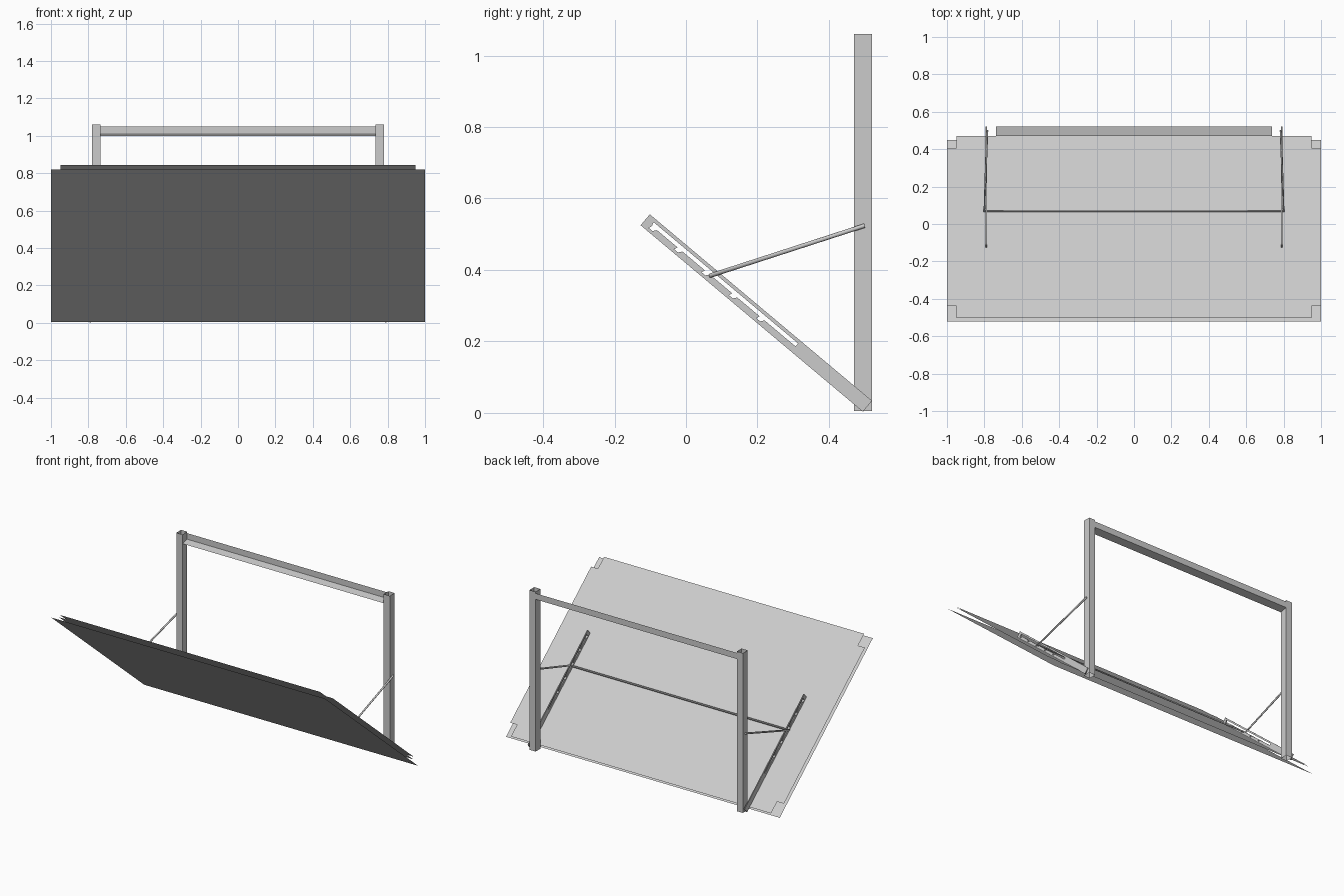
import bpy, bmesh, math
from mathutils import Matrix, Vector

if "Cube" in bpy.data.objects:
    bpy.data.objects.remove(bpy.data.objects["Cube"])

TILT = math.radians(40)
UP = Vector((0, -math.cos(TILT), math.sin(TILT)))      # up the slope
NRM = Vector((0, math.sin(TILT), math.cos(TILT)))      # out of the slope
X = Vector((1, 0, 0))


def sheet(name, faces):
    """Thin sheet-metal part from a few polygons."""
    bm = bmesh.new()
    for pts in faces:
        bm.faces.new([bm.verts.new(p) for p in pts])
    bmesh.ops.remove_doubles(bm, verts=bm.verts, dist=1e-5)
    me = bpy.data.meshes.new(name)
    bm.to_mesh(me)
    bm.free()
    ob = bpy.data.objects.new(name, me)
    bpy.context.collection.objects.link(ob)
    return ob


def curve_mesh(name, loops, matrix=None, cyclic=True, **settings):
    """Mesh made from poly splines with the given curve settings."""
    cu = bpy.data.curves.new(name, 'CURVE')
    for k, v in settings.items():
        setattr(cu, k, v)
    for pts in loops:
        sp = cu.splines.new('POLY')
        sp.points.add(len(pts) - 1)
        for p, co in zip(sp.points, pts):
            p.co = (*co, 0, 1) if len(co) == 2 else (*co, 1)
        sp.use_cyclic_u = cyclic
    tmp = bpy.data.objects.new(name + "_path", cu)
    bpy.context.collection.objects.link(tmp)
    dg = bpy.context.evaluated_depsgraph_get()
    me = bpy.data.meshes.new_from_object(tmp.evaluated_get(dg))
    bpy.data.objects.remove(tmp)
    ob = bpy.data.objects.new(name, me)
    bpy.context.collection.objects.link(ob)
    if matrix:
        me.transform(matrix)
    return ob


# panel: plain lower sheet and notched upper sheet
base = Vector((0, 0.45, 0.005))
L = 1.268


def on_slope(x, s, d):
    return base + X * x + UP * s + NRM * d


sheet("panel_lower_sheet",
      [[on_slope(x, s, 0) for x, s in ((-1, 0), (-1, L), (1, L), (1, 0))]])
n = 0.083
quarter = [(0.95, 0), (0.95, n), (1, n), (1, L - n), (0.95, L - n), (0.95, L)]
outline = quarter + [(-x, s) for x, s in reversed(quarter)]
sheet("panel_upper_sheet", [[on_slope(x, s, 0.03) for x, s in outline]])

# upright posts: open square tubes
for side, tag in ((-1, "left"), (1, "right")):
    ring = [(side * 0.735, 0.47), (side * 0.78, 0.47),
            (side * 0.78, 0.52), (side * 0.735, 0.52)]
    walls = []
    for i in range(4):
        a, b = ring[i], ring[(i + 1) % 4]
        walls.append([(*a, 0.005), (*b, 0.005), (*b, 1.06), (*a, 1.06)])
    sheet(tag + "_post", walls)

# top rail: angle section with back and bottom flanges
w = 0.738
sheet("top_rail", [
    [(-w, 0.52, 1.01), (w, 0.52, 1.01), (w, 0.52, 1.05), (-w, 0.52, 1.05)],
    [(-w, 0.47, 1.0), (w, 0.47, 1.0), (w, 0.52, 1.01), (-w, 0.52, 1.01)]])

# slotted adjusting arms, with hook notches along the slot
outer = [(0, 0), (0.812, 0), (0.812, 0.04), (0, 0.04)]
slot = [(0.262, 0.03), (0.262, 0.019)]
for s in (0.375, 0.475, 0.575, 0.675, 0.768):
    slot += [(s, 0.019), (s + 0.008, 0.009), (s + 0.022, 0.009), (s + 0.018, 0.019)]
slot += [(0.79, 0.03)]
for side, tag in ((-1, "left"), (1, "right")):
    m = Matrix.Translation((side * 0.79, 0.495, 0.003)) @ \
        Matrix((UP, NRM, -X)).transposed().to_4x4()
    curve_mesh(tag + "_slotted_arm", [outer, slot], m,
               dimensions='2D', fill_mode='BOTH', extrude=0.003)

# support rod: bent round bar resting in the notches
half = [(0.785, 0.5, 0.524), (0.80, 0.068, 0.384)]
rod = half + [(-x, y, z) for x, y, z in reversed(half)]
curve_mesh("support_rod", [rod], cyclic=False, dimensions='3D',
           bevel_depth=0.006, bevel_resolution=2, use_fill_caps=True)
